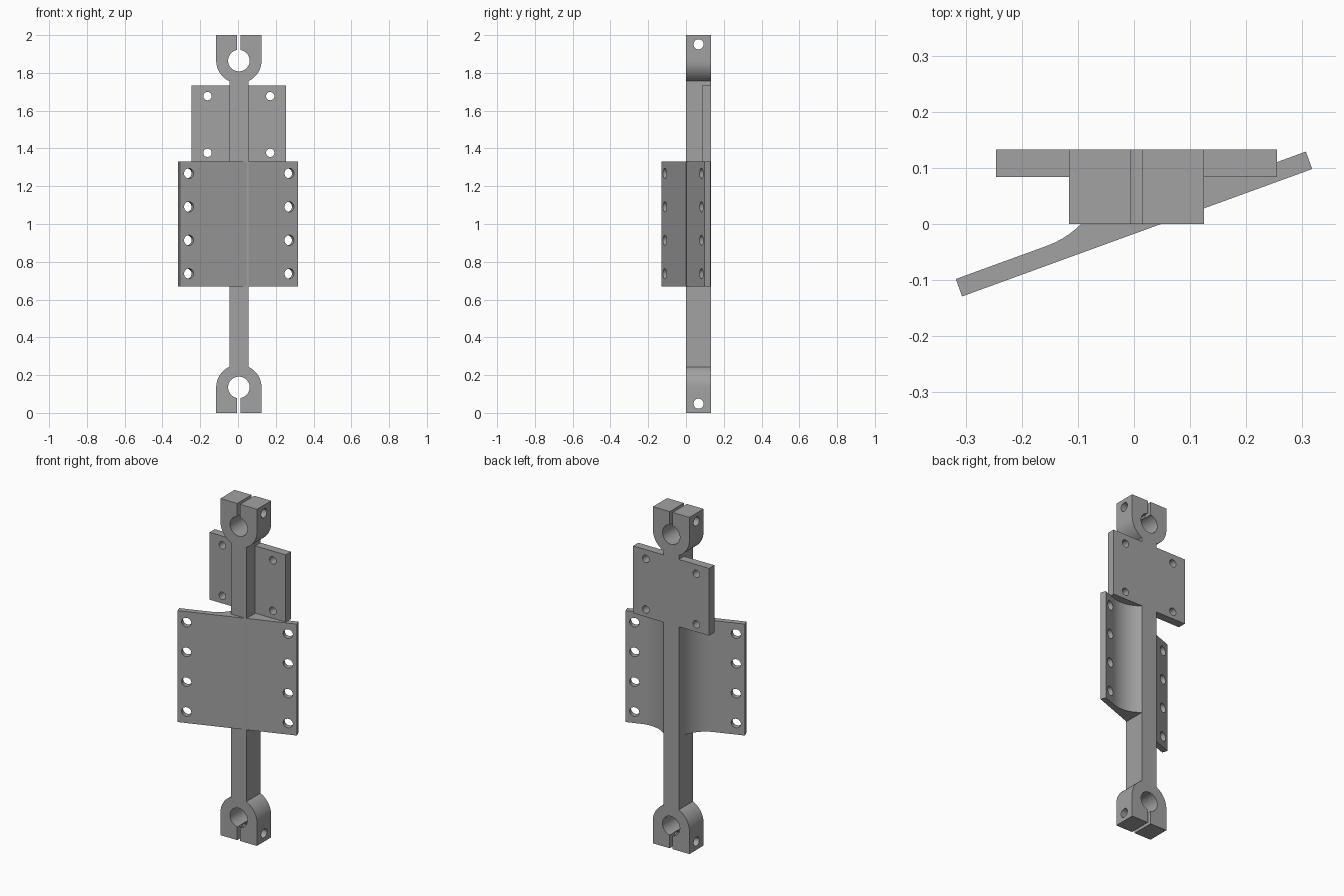
import bpy, bmesh, math
from mathutils import Vector, Matrix

cube = bpy.data.objects.get("Cube")
if cube:
    bpy.data.objects.remove(cube, do_unlink=True)

grey = bpy.data.materials.new("machined grey")
grey.use_nodes = True
COLOUR = (0.36, 0.36, 0.36, 1)
grey.diffuse_color = COLOUR
grey.node_tree.nodes["Principled BSDF"].inputs["Base Color"].default_value = COLOUR

MID_X = 0.0045      # centre line of the arm
BAR = 0.05          # half width of the bar
DEPTH = 0.133       # arm depth along y


def arc(cx, cy, r, start, end, steps):
    """Points on a circle, angles in degrees."""
    angles = [math.radians(start + (end - start) * i / steps) for i in range(steps + 1)]
    return [Vector((cx + r * math.cos(a), cy + r * math.sin(a))) for a in angles]


def new_object(name, bm):
    bmesh.ops.recalc_face_normals(bm, faces=bm.faces)
    mesh = bpy.data.meshes.new(name)
    bm.to_mesh(mesh)
    bm.free()
    obj = bpy.data.objects.new(name, mesh)
    bpy.context.collection.objects.link(obj)
    mesh.materials.append(grey)
    return obj


def prism(name, outline, place, direction):
    """Extrude a closed outline, with place() turning 2D points into 3D."""
    bm = bmesh.new()
    face = bm.faces.new([bm.verts.new(place(p)) for p in outline])
    result = bmesh.ops.extrude_face_region(bm, geom=[face])
    verts = [v for v in result["geom"] if isinstance(v, bmesh.types.BMVert)]
    bmesh.ops.translate(bm, verts=verts, vec=direction)
    return new_object(name, bm)


def drill(obj, centres, axis, radius):
    """Cut round holes through obj along axis."""
    bm = bmesh.new()
    turn = Vector(axis).to_track_quat("Z", "Y").to_matrix().to_4x4()
    for c in centres:
        bmesh.ops.create_cone(bm, cap_ends=True, segments=32, radius1=radius, radius2=radius,
                              depth=0.5, matrix=Matrix.Translation(c) @ turn)
    cutter = new_object("hole_cutter", bm)
    cutter.hide_render = True
    mod = obj.modifiers.new("holes", "BOOLEAN")
    mod.operation, mod.solver, mod.object = "DIFFERENCE", "EXACT", cutter
    bpy.context.view_layer.objects.active = obj
    bpy.ops.object.modifier_apply(modifier=mod.name)
    bpy.data.objects.remove(cutter, do_unlink=True)


def smooth(obj):
    bpy.ops.object.select_all(action="DESELECT")
    obj.select_set(True)
    bpy.context.view_layer.objects.active = obj
    bpy.ops.object.shade_smooth_by_angle(angle=math.radians(25))


# Arm: bar with a split clamp at each end, outlined about its centre
CLAMP_Z, CLAMP_R, BORE_R, SLOT = 0.865, 0.12, 0.057, 0.0095
neck = math.degrees(math.acos(BAR / CLAMP_R))
split = math.degrees(math.acos(SLOT / BORE_R))
right = arc(0, CLAMP_Z, CLAMP_R, -neck, 0, 14)
right += [Vector((CLAMP_R, 1)), Vector((SLOT, 1))]
right += arc(0, CLAMP_Z, BORE_R, split, -90, 24)
left = [Vector((-p.x, p.y)) for p in reversed(right[:-1])]
upper = right + left
arm = prism("clamp_arm", upper + [-p for p in upper],
            lambda p: (p.x + MID_X, 0, p.y + 1), (0, DEPTH, 0))
drill(arm, [(MID_X, DEPTH / 2, z) for z in (0.049, 1.951)], (1, 0, 0), 0.0265)
smooth(arm)

# Rear mounting tabs on either side of the bar
TAB_FRONT, TAB_LOW, TAB_HIGH = 0.084, 1.332, 1.732
for side, name in ((1, "left_mounting_tab"), (-1, "right_mounting_tab")):
    corners = [Vector((BAR, TAB_LOW)), Vector((0.25, TAB_LOW)),
               Vector((0.25, TAB_HIGH)), Vector((BAR, TAB_HIGH))]
    tab = prism(name, corners, lambda p: (MID_X + side * p.x, TAB_FRONT, p.y),
                (0, DEPTH - TAB_FRONT, 0))
    drill(tab, [(MID_X + side * 0.166, 0.1, z) for z in (1.377, 1.677)], (0, 1, 0), 0.022)
    smooth(tab)

# Tilted front plate, blended into the bar by a fillet on each side
TILT, HALF, THICK, R = 20, 0.332, 0.0165, 0.167
ca, sa = math.cos(math.radians(TILT)), math.sin(math.radians(TILT))
along, normal = Vector((ca, sa)), Vector((-sa, ca))


def on_plate(s, h):
    return along * s + normal * h


corner = Vector((MID_X + BAR, DEPTH))
offset = corner.dot(normal) - THICK - R
c_left_side = on_plate(corner.dot(along) + math.sqrt(R * R - offset * offset), THICK + R)
reach = corner - c_left_side
end = math.degrees(math.atan2(reach.y, reach.x))
s = (MID_X - BAR - R + (THICK + R) * sa) / ca
c_right_side = on_plate(s, THICK + R)
outline = [on_plate(-HALF, -THICK), on_plate(HALF, -THICK), on_plate(HALF, THICK)]
outline += arc(*c_left_side, R, TILT - 90, end, 14)
outline += arc(*c_right_side, R, 0, TILT - 90, 14)
outline += [on_plate(-HALF, THICK)]
PLATE_LOW, PLATE_HIGH = 0.67, 1.332
plate = prism("tilted_plate", outline, lambda p: (p.x, p.y, PLATE_LOW),
              (0, 0, PLATE_HIGH - PLATE_LOW))
holes = [(*on_plate(e * 0.283, 0), 0.737 + 0.177 * i) for e in (-1, 1) for i in range(4)]
drill(plate, holes, (-sa, ca, 0), 0.027)
smooth(plate)
